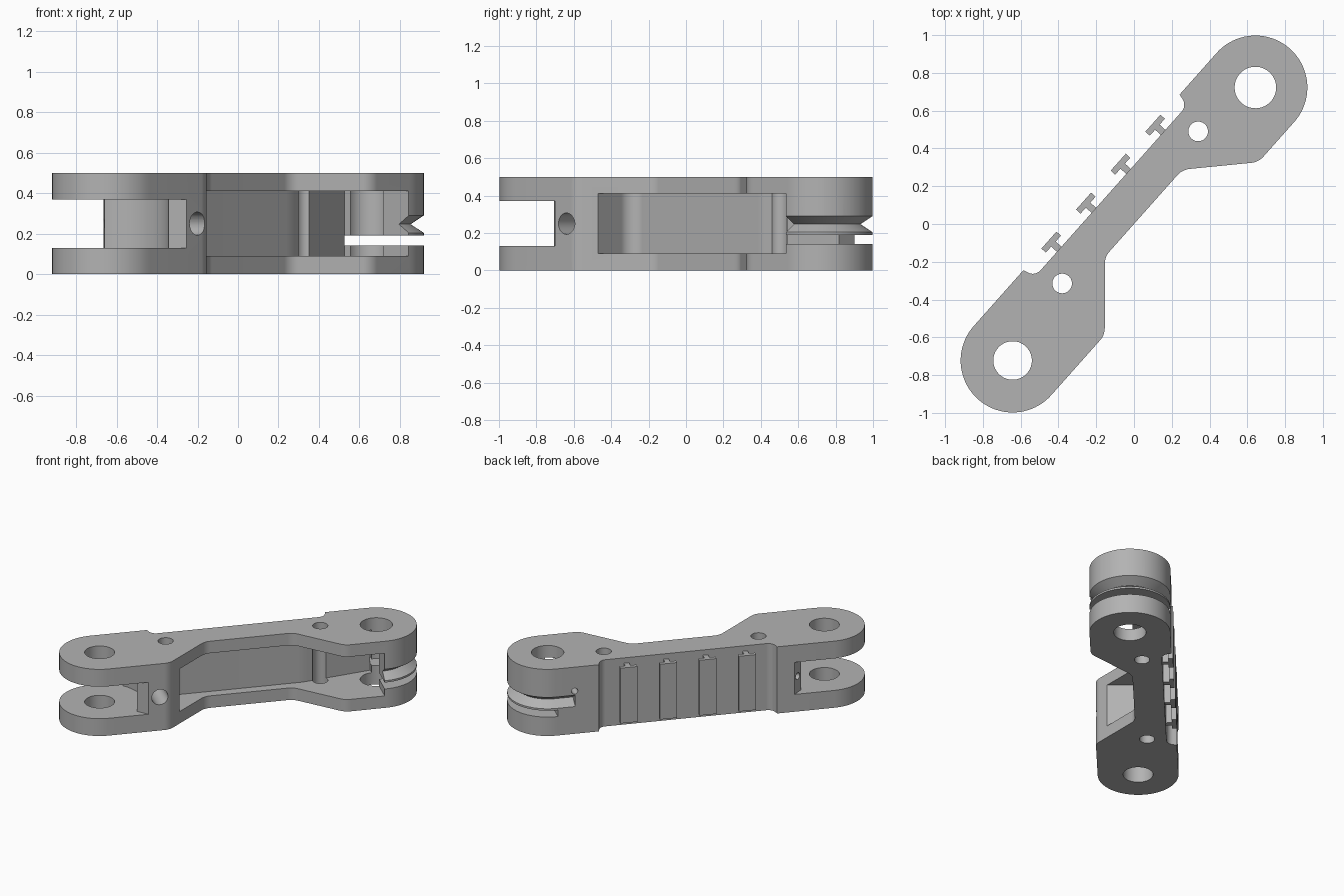
import bpy, bmesh
from math import sin, cos, pi, radians, tan
from mathutils import Vector, Matrix

cube = bpy.data.objects.get("Cube")
if cube:
    bpy.data.objects.remove(cube, do_unlink=True)

grey = bpy.data.materials.new("plain_grey")
grey.use_nodes = True
grey.diffuse_color = (0.45, 0.45, 0.45, 1)
grey.node_tree.nodes["Principled BSDF"].inputs["Base Color"].default_value = grey.diffuse_color

HALF = 0.967      # pivot distance from the middle
R = 0.275         # end radius
TURN = Matrix.Rotation(radians(48.35), 4, 'Z')


def rounded(points, steps=20):
    """Polygon from (x, y, corner radius) points."""
    out = []
    for i, (x, y, r) in enumerate(points):
        p = Vector((x, y))
        if r == 0:
            out.append(p)
            continue
        a = (Vector(points[i - 1][:2]) - p).normalized()
        b = (Vector(points[(i + 1) % len(points)][:2]) - p).normalized()
        half = a.angle(b) / 2
        centre = p + (a + b).normalized() * (r / sin(half))
        start = p + a * (r / tan(half)) - centre
        end = p + b * (r / tan(half)) - centre
        sweep = start.angle_signed(end)
        for k in range(steps + 1):
            out.append(centre + Matrix.Rotation(-sweep * k / steps, 2) @ start)
    return out


def loft(name, rings):
    """Closed solid through matching rings of points."""
    bm = bmesh.new()
    loops = [[bm.verts.new(p) for p in ring] for ring in rings]
    n = len(loops[0])
    for a, b in zip(loops, loops[1:]):
        for i in range(n):
            j = (i + 1) % n
            bm.faces.new((a[i], a[j], b[j], b[i]))
    bm.faces.new(loops[0][::-1])
    bm.faces.new(loops[-1])
    bmesh.ops.recalc_face_normals(bm, faces=bm.faces)
    mesh = bpy.data.meshes.new(name)
    bm.to_mesh(mesh)
    bm.free()
    obj = bpy.data.objects.new(name, mesh)
    bpy.context.collection.objects.link(obj)
    return obj


def prism(name, outline, z0, z1):
    return loft(name, [[(p[0], p[1], z) for p in outline] for z in (z0, z1)])


def drill(name, start, end, r, n=48):
    start, end = Vector(start), Vector(end)
    q = (end - start).to_track_quat('Z', 'Y')
    ring = [q @ Vector((r * cos(2 * pi * i / n), r * sin(2 * pi * i / n), 0)) for i in range(n)]
    return loft(name, [[c + p for p in ring] for c in (start, end)])


# Link body outline, thin in the middle and round at both ends
tip = HALF + R
body = prism("link_body", rounded([
    (-tip, R, R - .0005), (-tip, -R, R - .0005),
    (-.542, -R, .1), (-.233, 0, .1), (.385, 0, .1), (.683, -R, .1),
    (tip, -R, R - .0005), (tip, R, R - .0005),
    (.672, R, 0), (.655, .207, .055), (-.555, .207, .055), (-.572, R, 0)]), 0, .5)

cutters = []
# Fork slot with a hollow seat and slanted stops
seat = [(-HALF + .3 * cos(a), .3 * sin(a)) for a in
        [radians(-45 + 90 * k / 24) for k in range(25)]]
cutters.append(prism("fork_slot", [(-1.4, -.5), (-HALF + .5, -.5)] + seat
                     + [(-HALF + .5, .5), (-1.4, .5)], .13, .37))
# Side pocket
cutters.append(prism("side_pocket", rounded([
    (-.454, -.5, 0), (.96, -.5, 0), (.96, .151, 0), (.47, .07, .4), (-.454, .07, .08)]), .09, .41))
# Flat slot through the far end
cutters.append(prism("end_slot", [(.96, -.5), (1.4, -.5), (1.4, .5), (.96, .5)], .142, .19))
# V groove round the far end
frames = [((.84, 0), pi / 2)]
frames += [((HALF, 0), pi / 2 - pi * k / 48) for k in range(49)]
frames += [((.9, 0), -pi / 2)]
groove = []
for (cx, cy), a in frames:
    groove.append([(cx + d * cos(a), cy + d * sin(a), z)
                   for d, z in ((R - .065, .247), (R + .02, .303), (R + .02, .191))])
cutters.append(loft("cable_groove", groove))
# Pivot holes and pin holes
for name, s, t, r in (("fork_pivot", -HALF, 0, .102), ("end_pivot", HALF, 0, .11),
                      ("fork_pin", -.488, .075, .052), ("end_pin", .592, .072, .052)):
    cutters.append(drill(name, (s, t, -.1), (s, t, .6), r))
# Cable holes
cutters.append(drill("side_cable_hole", (-.611, -.4, .25), (-.611, -.06, .25), .057))
cutters.append(drill("stop_cable_hole", (-.75, .27, .25), (-.62, .15, .25), .025, 24))
cutters.append(drill("end_cable_hole", (.843, .4, .32), (.843, .17, .32), .022, 24))

bpy.context.view_layer.objects.active = body
for c in cutters:
    c.hide_render = True
    mod = body.modifiers.new(c.name, 'BOOLEAN')
    mod.operation = 'DIFFERENCE'
    mod.solver = 'EXACT'
    mod.object = c
    bpy.ops.object.modifier_apply(modifier=mod.name)
for c in cutters:
    bpy.data.objects.remove(c, do_unlink=True)

# T-shaped rails on the back of the thin part
parts = [body]
for i in range(4):
    s = -.363 + .276 * i
    side = [(.018, .2), (.018, .248), (.06, .248), (.06, .28)]
    tee = [(s + x, t) for x, t in side] + [(s - x, t) for x, t in side[::-1]]
    parts.append(prism(f"rail_{i + 1}", tee, .045, .46))

bpy.ops.object.select_all(action='DESELECT')
for o in parts:
    o.data.transform(TURN)
    o.data.materials.clear()
    o.data.materials.append(grey)
    for p in o.data.polygons:
        p.material_index = 0
    o.select_set(True)
bpy.context.view_layer.objects.active = body
bpy.ops.object.shade_smooth_by_angle(angle=radians(30))
